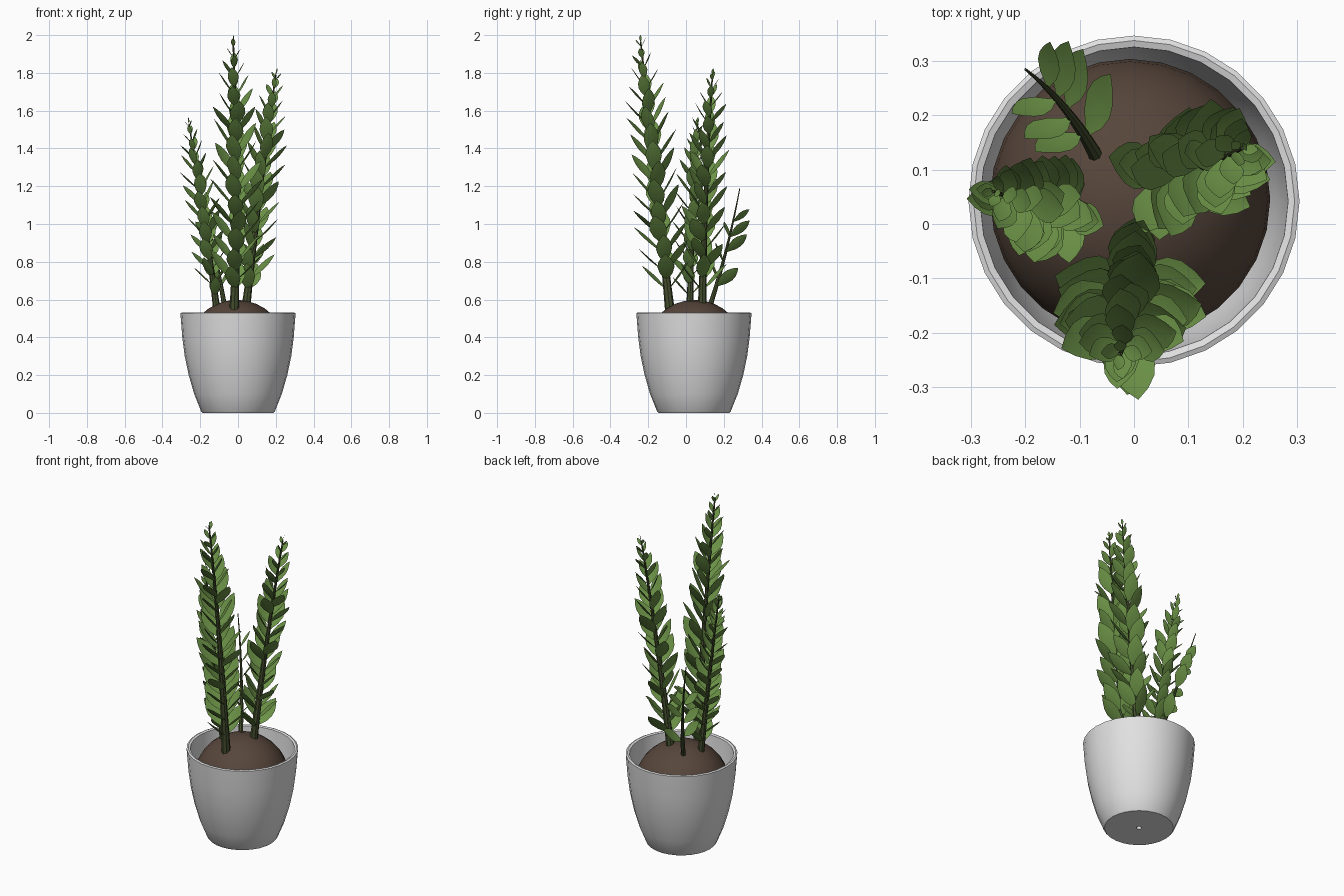
import bpy, bmesh, math, random
from mathutils import Vector

if "Cube" in bpy.data.objects:
    bpy.data.objects.remove(bpy.data.objects["Cube"])

random.seed(7)
PY = 0.042  # pot centre in y


def material(name, rgb):
    m = bpy.data.materials.new(name)
    m.diffuse_color = (*rgb, 1)
    m.use_nodes = True
    m.node_tree.nodes["Principled BSDF"].inputs["Base Color"].default_value = m.diffuse_color
    return m


WHITE = material("pot white", (0.75, 0.75, 0.75))
SOIL = material("soil brown", (0.095, 0.061, 0.044))
STEM = material("stem dark green", (0.06, 0.08, 0.028))
LEAF = material("leaf green", (0.15, 0.29, 0.063))


def finish(name, bm, mat, angle=40, fix_normals=True):
    if fix_normals:
        bmesh.ops.recalc_face_normals(bm, faces=bm.faces)
    me = bpy.data.meshes.new(name)
    bm.to_mesh(me)
    bm.free()
    me.materials.append(mat)
    ob = bpy.data.objects.new(name, me)
    bpy.context.collection.objects.link(ob)
    bpy.ops.object.select_all(action='DESELECT')
    ob.select_set(True)
    bpy.context.view_layer.objects.active = ob
    bpy.ops.object.shade_smooth_by_angle(angle=math.radians(angle))
    return ob


def bridge(bm, a, b):
    n = len(a)
    for i in range(n):
        bm.faces.new((a[i], a[(i + 1) % n], b[(i + 1) % n], b[i]))


def lathe(name, profile, mat, centre, sides, closed):
    bm = bmesh.new()
    rings = []
    for r, z in profile:
        rings.append([bm.verts.new((centre[0] + r * math.cos(2 * math.pi * i / sides),
                                    centre[1] + r * math.sin(2 * math.pi * i / sides), z))
                      for i in range(sides)])
    for a, b in zip(rings, rings[1:]):
        bridge(bm, a, b)
    if closed:
        bridge(bm, rings[-1], rings[0])
    else:
        bm.faces.new(rings[-1])
    return finish(name, bm, mat)


# Pot: outer wall, softened rim, inner wall, floor with drain hole
lathe("pot", [(0.014, 0), (0.188, 0), (0.195, 0.008), (0.232, 0.1), (0.261, 0.2),
              (0.282, 0.3), (0.295, 0.4), (0.305, 0.528), (0.296, 0.532), (0.284, 0.528),
              (0.277, 0.4), (0.264, 0.3), (0.241, 0.2), (0.212, 0.1), (0.185, 0.03),
              (0.014, 0.03)], WHITE, (0, PY), 28, True)

# Soil mound: upper half of a ball
dome = [(0.258 * math.cos(a), 0.35 + 0.248 * math.sin(a))
        for a in [math.radians(d) for d in (0, 11, 22, 33, 44, 55, 66, 77, 87)]]
lathe("soil", dome, SOIL, (-0.007, PY + 0.004), 28, False)


def curve(pts, s):
    """Quadratic curve through start, middle and end; returns point and tangent."""
    a, m, c = (Vector(p) for p in pts)
    b = 2 * m - (a + c) / 2
    return (a * (1 - s) ** 2 + b * 2 * s * (1 - s) + c * s * s,
            ((b - a) * (1 - s) + (c - b) * s).normalized())


def side_dir(t, az):
    u = Vector((math.cos(az), math.sin(az), 0))
    return (u - t * u.dot(t)).normalized()


def stem(name, pts, radius):
    bm = bmesh.new()
    rings = []
    for k in range(11):
        s = k / 10
        p, t = curve(pts, s)
        u = side_dir(t, 0)
        v = t.cross(u)
        r = radius * (1 - 0.85 * s ** 0.8)
        rings.append([bm.verts.new(p + r * (u * math.cos(i * math.pi / 4) + v * math.sin(i * math.pi / 4)))
                      for i in range(8)])
    for a, b in zip(rings, rings[1:]):
        bridge(bm, a, b)
    bm.faces.new(rings[0])
    bm.faces.new(rings[-1])
    finish(name, bm, STEM)


OUTLINE = [(0, 0.06), (0.12, 0.3), (0.3, 0.76), (0.52, 1.0), (0.7, 0.88), (0.87, 0.5), (1, 0.02)]


def leaf(bm, p, t, az, length, angle, ratio=0.44, roll=0, face=None):
    """Pointed oval blade with a shallow fold; roll or face turns its upper side."""
    u = side_dir(t, az)
    d = t * math.cos(angle) + u * math.sin(angle)
    n = t * math.sin(angle) - u * math.cos(angle)
    if face:
        n = n * 0.5 + face
        n = (n - d * n.dot(d)).normalized()
    n = n * math.cos(roll) + d.cross(n) * math.sin(roll)
    w = d.cross(n)
    rows = []
    for f, wd in OUTLINE:
        half = wd * ratio * length / 2
        c = p + d * f * length - n * length * 0.04 * math.sin(math.pi * f)
        rows.append([bm.verts.new(c + w * half * k + n * half * 0.18 * abs(k)) for k in (-1, 0, 1)])
    for a, b in zip(rows, rows[1:]):
        for k in (0, 1):
            f = bm.faces.new((a[k], a[k + 1], b[k + 1], b[k]))
            f.normal_update()
            if f.normal.dot(n) < 0:
                f.normal_flip()


# name, stem points, radius, leaf pairs, leaf length, first-row azimuth, jitter (degrees)
PLANTS = [
    ("front", [(-0.02, -0.085, 0.54), (-0.01, -0.157, 1.2), (-0.025, -0.24, 1.965)],
     0.026, 27, 0.205, 90, 13),
    ("right", [(0.04, 0.085, 0.54), (0.115, 0.105, 1.15), (0.2, 0.14, 1.79)],
     0.024, 24, 0.188, 75, 18),
    ("left", [(-0.11, 0.02, 0.53), (-0.18, 0.035, 1.03), (-0.26, 0.06, 1.53)],
     0.02, 22, 0.15, 82, 18),
]
for name, pts, rad, pairs, length, az0, jitter in PLANTS:
    stem(name + "_stem", pts, rad)
    bm = bmesh.new()
    for i in range(pairs):
        q = i / (pairs - 1)
        for side in (0, 180):
            s = 0.09 + 0.89 * q ** 0.95 + random.uniform(-0.006, 0.006)
            p, t = curve(pts, s)
            size = length * (1 - 0.74 * max(0, (q - 0.55) / 0.45) ** 1.5)
            az = math.radians(az0 + 90 * (i % 2) + side + random.uniform(-jitter, jitter))
            ang = math.radians(41 - 8 * q + random.uniform(-4, 4))
            leaf(bm, p, t, az, size * random.uniform(0.92, 1.06), ang,
                 roll=math.radians(random.uniform(-25, 25)))
    # small bud at the tip
    p, t = curve(pts, 1)
    leaf(bm, p, t, 0.5, 0.035, 0.1)
    finish(name + "_leaves", bm, LEAF, 60, False)

# Sparse back stem: leaves in two rows, turned to lie in one plane (position, azimuth, length)
back = [(-0.065, 0.115, 0.53), (-0.125, 0.21, 0.85), (-0.2, 0.285, 1.19)]
stem("back_stem", back, 0.015)
bm = bmesh.new()
for s, az, length in [(0.22, 53, 0.16), (0.27, 225, 0.14), (0.42, 225, 0.14), (0.5, 60, 0.15),
                      (0.62, 65, 0.14), (0.62, 215, 0.12), (0.74, 75, 0.11)]:
    p, t = curve(back, s)
    leaf(bm, p, t, math.radians(az), length, math.radians(42), 0.47, face=Vector((-0.5, 0.5, 0.9)))
finish("back_leaves", bm, LEAF, 60, False)
